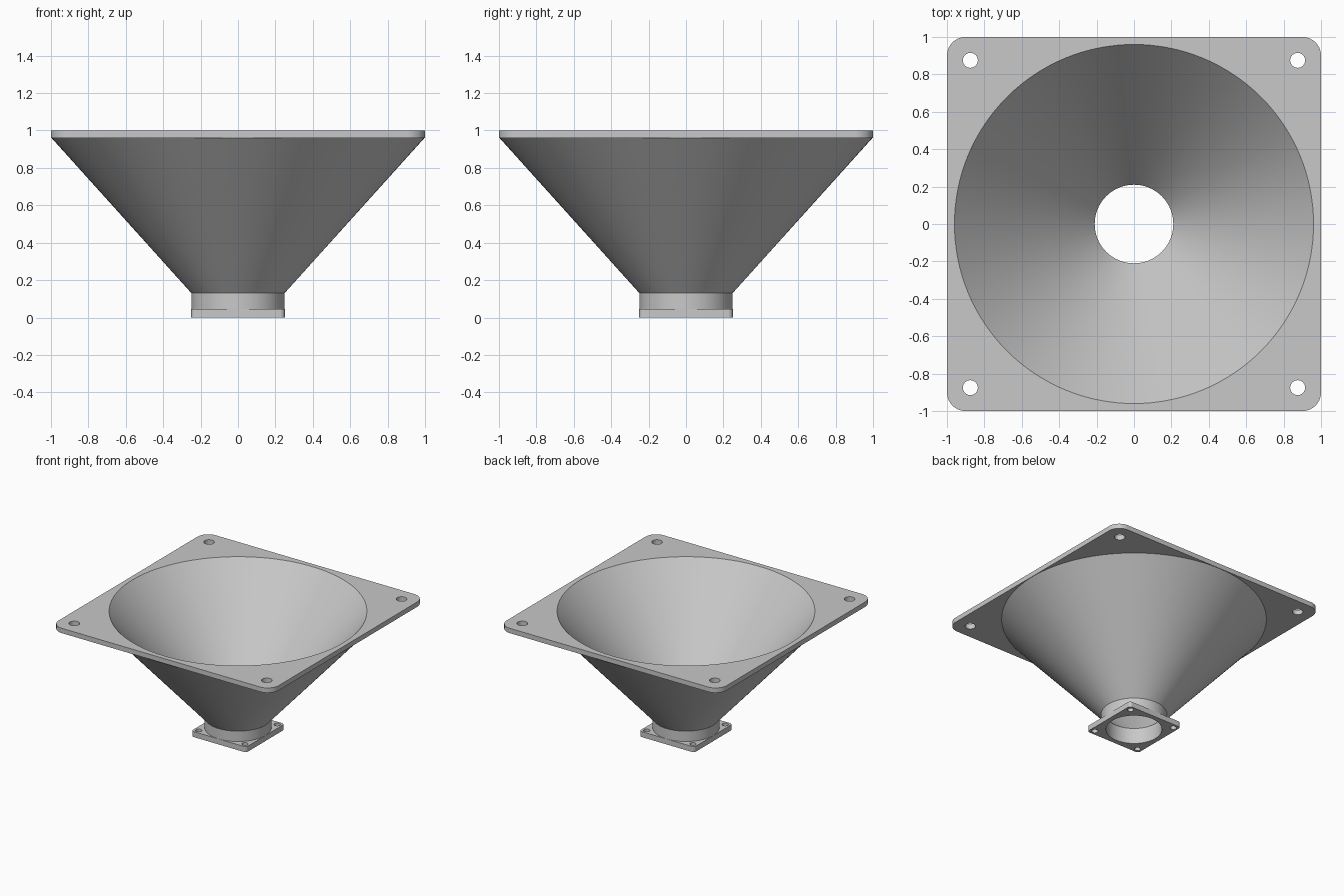
import bpy, bmesh
from math import cos, sin, pi, radians

cube = bpy.data.objects.get("Cube")
if cube:
    bpy.data.objects.remove(cube, do_unlink=True)

SEGMENTS = 128

grey = bpy.data.materials.new("plain grey")
grey.use_nodes = True
colour = (0.58, 0.58, 0.58, 1)
grey.diffuse_color = colour
grey.node_tree.nodes["Principled BSDF"].inputs["Base Color"].default_value = colour


def finish(bm, name):
    """Turn a bmesh into a shaded, coloured object."""
    mesh = bpy.data.meshes.new(name)
    bm.to_mesh(mesh)
    bm.free()
    mesh.materials.append(grey)
    obj = bpy.data.objects.new(name, mesh)
    bpy.context.collection.objects.link(obj)
    bpy.ops.object.select_all(action="DESELECT")
    obj.select_set(True)
    bpy.context.view_layer.objects.active = obj
    bpy.ops.object.shade_smooth_by_angle(angle=radians(30))
    return obj


def arc(cx, cy, r, start, sweep, steps):
    return [(cx + r * cos(start + sweep * i / steps),
             cy + r * sin(start + sweep * i / steps)) for i in range(steps)]


def plate(name, half, corner, bore, hole_at, hole_r, z, thickness):
    """Rounded square flange with a central bore and four screw holes."""
    corners = [(1, 1), (-1, 1), (-1, -1), (1, -1)]
    outline = []
    for i, (sx, sy) in enumerate(corners):
        c = half - corner
        outline += arc(sx * c, sy * c, corner, i * pi / 2, pi / 2 * 12 / 11, 12)
    loops = [outline, arc(0, 0, bore, 0, 2 * pi, SEGMENTS)]
    loops += [arc(sx * hole_at, sy * hole_at, hole_r, 0, 2 * pi, 32)
              for sx, sy in corners]
    bm = bmesh.new()
    for loop in loops:
        verts = [bm.verts.new((x, y, z)) for x, y in loop]
        for i, v in enumerate(verts):
            bm.edges.new((v, verts[i - 1]))
    bmesh.ops.triangle_fill(bm, edges=bm.edges[:], use_beauty=True, normal=(0, 0, 1))
    grown = bmesh.ops.extrude_face_region(bm, geom=bm.faces[:], use_keep_orig=True)
    top = [g for g in grown["geom"] if isinstance(g, bmesh.types.BMVert)]
    bmesh.ops.translate(bm, verts=top, vec=(0, 0, thickness))
    bmesh.ops.recalc_face_normals(bm, faces=bm.faces[:])
    return finish(bm, name)


def lathe(name, profile):
    """Revolve a radius/height profile around the z axis."""
    bm = bmesh.new()
    rings = [[bm.verts.new((x, y, z)) for x, y in arc(0, 0, r, 0, 2 * pi, SEGMENTS)]
             for r, z in profile]
    for a, b in zip(rings, rings[1:]):
        for i in range(SEGMENTS):
            bm.faces.new((a[i - 1], b[i - 1], b[i], a[i]))
    return finish(bm, name)


# Flanges at the wide and narrow ends
plate("wide_flange", 1.0, 0.1, 0.96, 0.875, 0.04, 0.96, 0.04)
plate("narrow_flange", 0.25, 0.025, 0.21, 0.21, 0.024, 0.0, 0.045)

# Thin-walled cone and neck: down the inside, back up the outside
lathe("funnel_cone_and_neck", [(0.96, 1.0), (0.21, 0.13), (0.21, 0.045),
                               (0.249, 0.045), (0.249, 0.13), (0.997, 0.96)])
